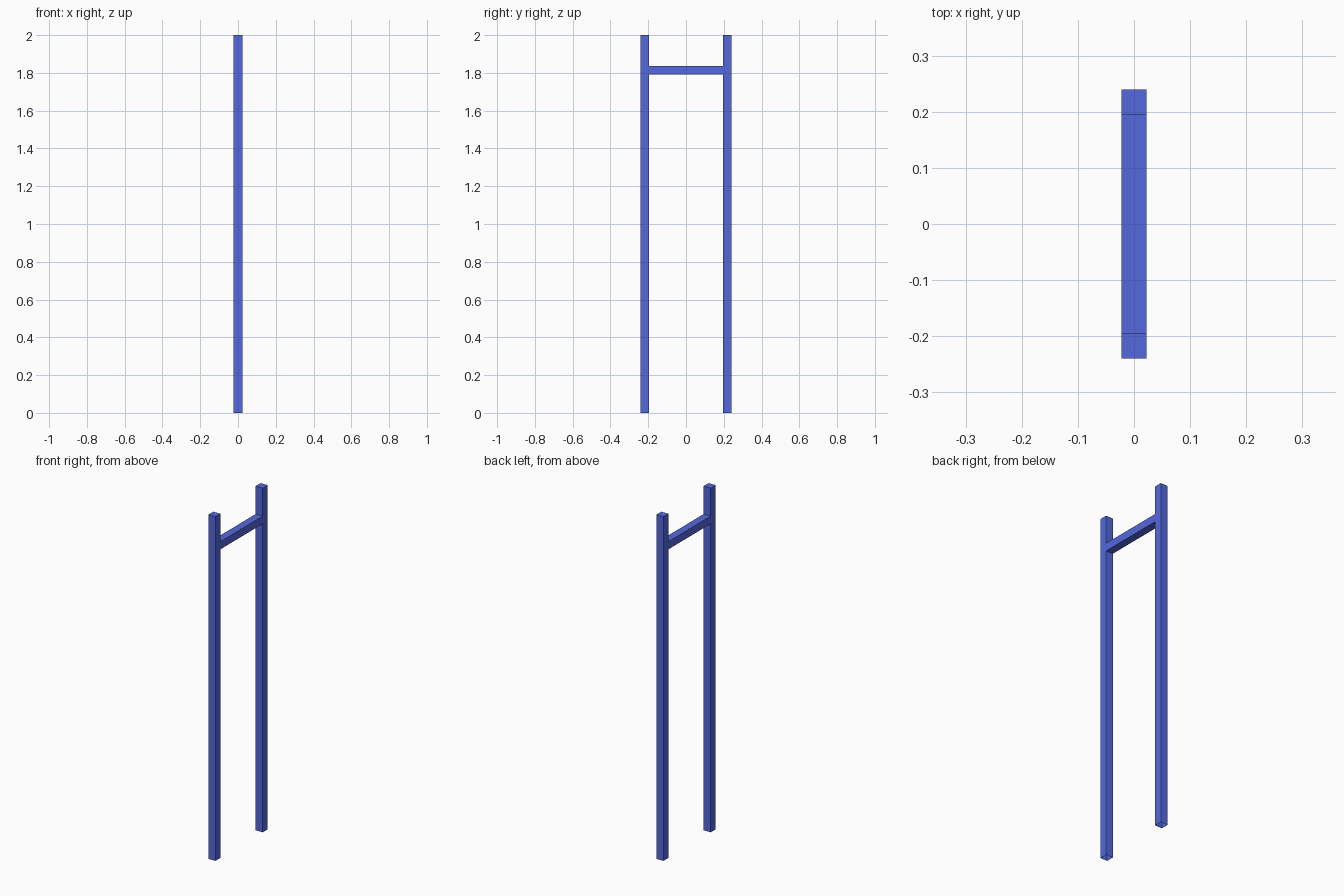
import bpy
import bmesh
from mathutils import Matrix, Vector

if "Cube" in bpy.data.objects:
    bpy.data.objects.remove(bpy.data.objects["Cube"])

POST = 0.045      # square section of the bars
HEIGHT = 2.0
OUTER_Y = 0.24
INNER_Y = OUTER_Y - POST

blue = bpy.data.materials.new("blue_paint")
blue.diffuse_color = (0.09, 0.14, 0.72, 1.0)
blue.use_nodes = True
blue.node_tree.nodes["Principled BSDF"].inputs["Base Color"].default_value = blue.diffuse_color


def box(name, size, center, open_dirs=()):
    """Box with the faces pointing along open_dirs left out."""
    bm = bmesh.new()
    bmesh.ops.create_cube(bm, size=1.0)
    bm.normal_update()
    gone = [f for f in bm.faces
            if any(f.normal.dot(Vector(d)) > 0.9 for d in open_dirs)]
    bmesh.ops.delete(bm, geom=gone, context='FACES')
    bm.transform(Matrix.Translation(center) @ Matrix.Diagonal((*size, 1.0)))
    mesh = bpy.data.meshes.new(name)
    bm.to_mesh(mesh)
    bm.free()
    mesh.materials.append(blue)
    obj = bpy.data.objects.new(name, mesh)
    bpy.context.collection.objects.link(obj)
    return obj


# Upright posts, open underneath
for name, side in (("front_post", -1), ("back_post", 1)):
    box(name, (POST, POST, HEIGHT),
        (0, side * (OUTER_Y - POST / 2), HEIGHT / 2), [(0, 0, -1)])

# Crossbar between the posts, its hidden ends left open
box("crossbar", (POST, 2 * INNER_Y, POST), (0, 0, 1.815),
    [(0, 1, 0), (0, -1, 0)])
